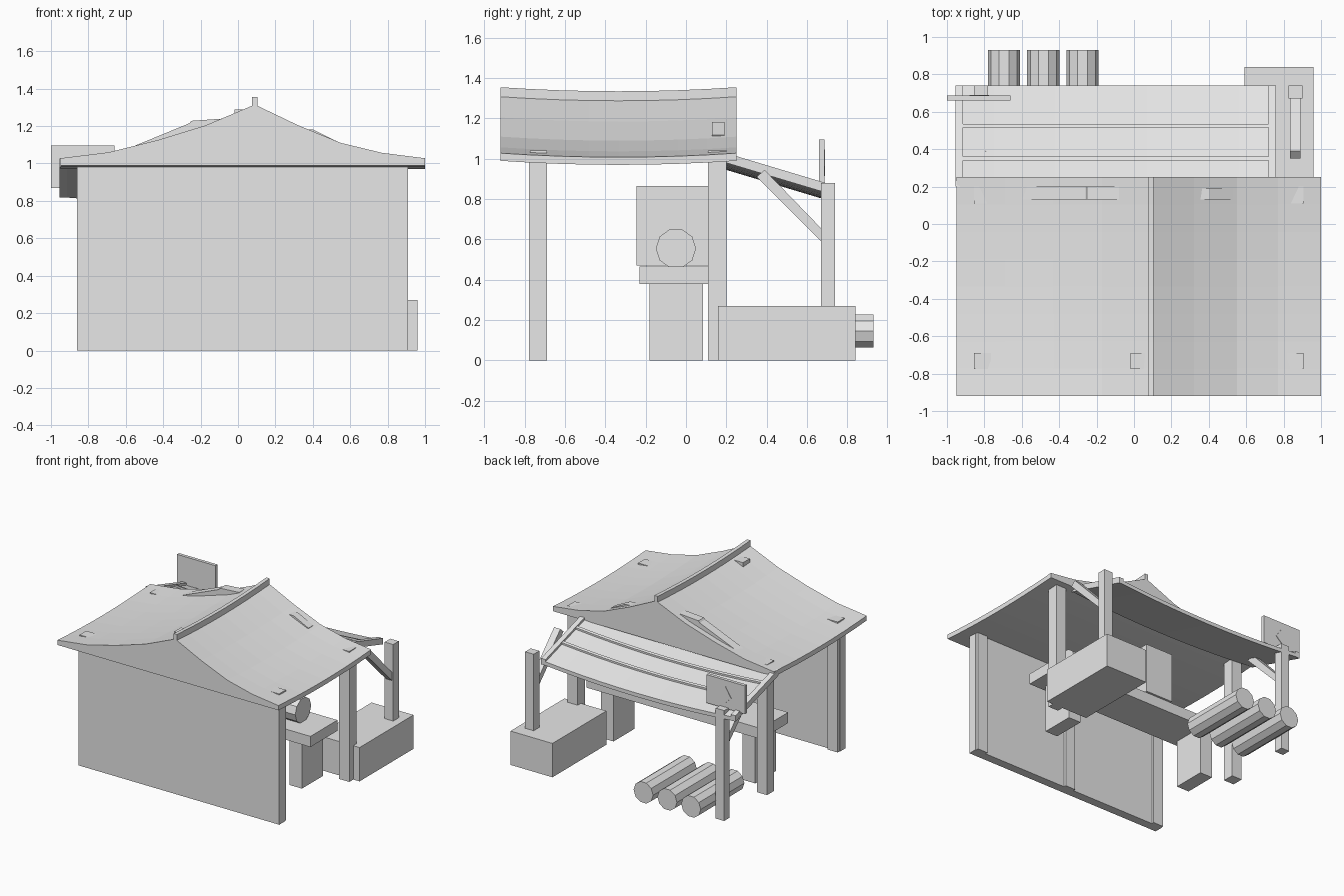
import bpy, bmesh, math
from mathutils import Vector

cube = bpy.data.objects.get("Cube")
if cube:
    bpy.data.objects.remove(cube, do_unlink=True)

grey = bpy.data.materials.new("plain_grey")
grey.use_nodes = True
grey.diffuse_color = (0.8, 0.8, 0.8, 1)
grey.node_tree.nodes["Principled BSDF"].inputs["Base Color"].default_value = (0.8, 0.8, 0.8, 1)


def loft(name, sections):
    """Closed skin through a row of matching outlines, capped at both ends."""
    bm = bmesh.new()
    rings = [[bm.verts.new(p) for p in s] for s in sections]
    n = len(rings[0])
    for a, b in zip(rings, rings[1:]):
        for i in range(n):
            j = (i + 1) % n
            bm.faces.new((a[i], a[j], b[j], b[i]))
    bm.faces.new(rings[0])
    bm.faces.new(rings[-1])
    bmesh.ops.recalc_face_normals(bm, faces=bm.faces[:])
    mesh = bpy.data.meshes.new(name)
    bm.to_mesh(mesh)
    bm.free()
    mesh.materials.append(grey)
    obj = bpy.data.objects.new(name, mesh)
    bpy.context.collection.objects.link(obj)
    return obj


def box(name, xs, ys, zs):
    ring = [(xs[0], ys[0]), (xs[1], ys[0]), (xs[1], ys[1]), (xs[0], ys[1])]
    return loft(name, [[(x, y, z) for x, y in ring] for z in zs])


def extrude_x(name, outline, xs):
    return loft(name, [[(x, y, z) for y, z in outline] for x in xs])


def extrude_y(name, outline, ys):
    return loft(name, [[(x, y, z) for x, z in outline] for y in ys])


def circle(u, v, r, sides):
    return [(u + r * math.cos(math.tau * i / sides),
             v + r * math.sin(math.tau * i / sides)) for i in range(sides)]


def steps(a, b, n):
    return [a + (b - a) * i / n for i in range(n + 1)]


# Main roof: solid swept gable that dips along its length
def roof_sag(y):
    return 0.02 * (1 - ((y + 0.335) / 0.585) ** 2)


def sagged_y(name, outline):
    return loft(name, [[(x, y, z - roof_sag(y)) for x, z in outline]
                       for y in steps(-0.92, 0.25, 8)])


sagged_y("main_roof", [(-0.95, 0.99), (-0.95, 1.028), (-0.69, 1.06), (-0.43, 1.125),
                       (-0.17, 1.205), (0.09, 1.315), (0.32, 1.205), (0.55, 1.11),
                       (0.77, 1.057), (1.0, 1.028), (1.0, 0.99)])
sagged_y("ridge_beam", [(0.075, 1.30), (0.075, 1.355), (0.105, 1.355), (0.105, 1.30)])

# Rafters that show through the sweep of the roof
extrude_y("right_rafter", [(-0.60, 1.075), (-0.26, 1.215), (-0.25, 1.228), (-0.08, 1.24),
                           (-0.08, 1.15), (-0.5, 1.04)], (0.13, 0.20))
extrude_y("left_rafter", [(0.30, 1.185), (0.40, 1.182), (0.53, 1.118), (0.5, 1.05),
                          (0.3, 1.1)], (0.13, 0.19))

# Front wall and main posts
box("front_wall", (-0.86, 0.91), (-0.78, -0.71), (0, 0.985))
for side, x in (("right", -0.855), ("left", 0.815)):
    box(side + "_front_post", (x, x + 0.09), (-0.775, -0.69), (0, 1.04))
    box(side + "_back_post", (x, x + 0.09), (0.11, 0.20), (0, 1.04))
box("middle_front_post", (-0.02, 0.07), (-0.775, -0.69), (0, 1.29))


# Lean-to roof: sagging sheet, battens and side boards
def slope(y):
    return 1.02 - 0.3 * (y - 0.2)


def sagged_x(name, ys, low, high):
    sections = []
    for x in steps(-0.915, 0.725, 10):
        dip = 0.035 * (1 - ((x + 0.095) / 0.82) ** 2)
        sections.append([(x, y, slope(y) - dip + h)
                         for y, h in ((ys[0], low), (ys[1], low), (ys[1], high), (ys[0], high))])
    return loft(name, sections)


sagged_x("lean_to_sheet", (0.2, 0.74), -0.04, -0.01)
for i, y in enumerate((0.34, 0.515)):
    sagged_x("lean_to_batten_%d" % (i + 1), (y, y + 0.02), -0.02, 0.004)
for side, x in (("right", -0.955), ("left", 0.72)):
    extrude_x(side + "_lean_to_board",
              [(y, slope(y) + h) for y, h in ((0.2, 0.008), (0.74, 0.008), (0.74, -0.04), (0.2, -0.04))],
              (x, x + 0.04))

# Lean-to posts and slanted struts
for side, x, base in (("right", -0.855, 0), ("left", 0.825, 0.27)):
    box(side + "_lean_to_post", (x, x + 0.075), (0.67, 0.74), (base, 0.88))
    extrude_x(side + "_strut", [(0.35, 0.91), (0.39, 0.945), (0.68, 0.645), (0.68, 0.58)],
              (x + 0.01, x + 0.065))

# Block under the left post
box("stone_block", (0.59, 0.96), (0.16, 0.84), (0, 0.27))

# Counter with its legs, roller and chest
box("counter_top", (-0.74, 0.80), (-0.23, 0.11), (0.38, 0.465))
for side, x in (("right", -0.67), ("left", 0.58)):
    box(side + "_counter_leg", (x, x + 0.11), (-0.18, 0.085), (0, 0.38))
extrude_x("counter_roller", circle(-0.05, 0.555, 0.1, 10), (0.2, 0.61))
box("counter_chest", (-0.26, -0.02), (-0.245, 0.12), (0.47, 0.865))

# Row of logs
for i, x in enumerate((-0.695, -0.485, -0.275)):
    extrude_y("log_%d" % (i + 1), circle(x, 0.145, 0.086, 10), (0.38, 0.93))

# Hanging sign with a kite-shaped plate
box("sign_board", (-1.0, -0.66), (0.66, 0.686), (0.87, 1.095))
extrude_y("sign_kite", [(-0.83, 1.045), (-0.775, 0.965), (-0.83, 0.915), (-0.88, 0.965)],
          (0.684, 0.69))
